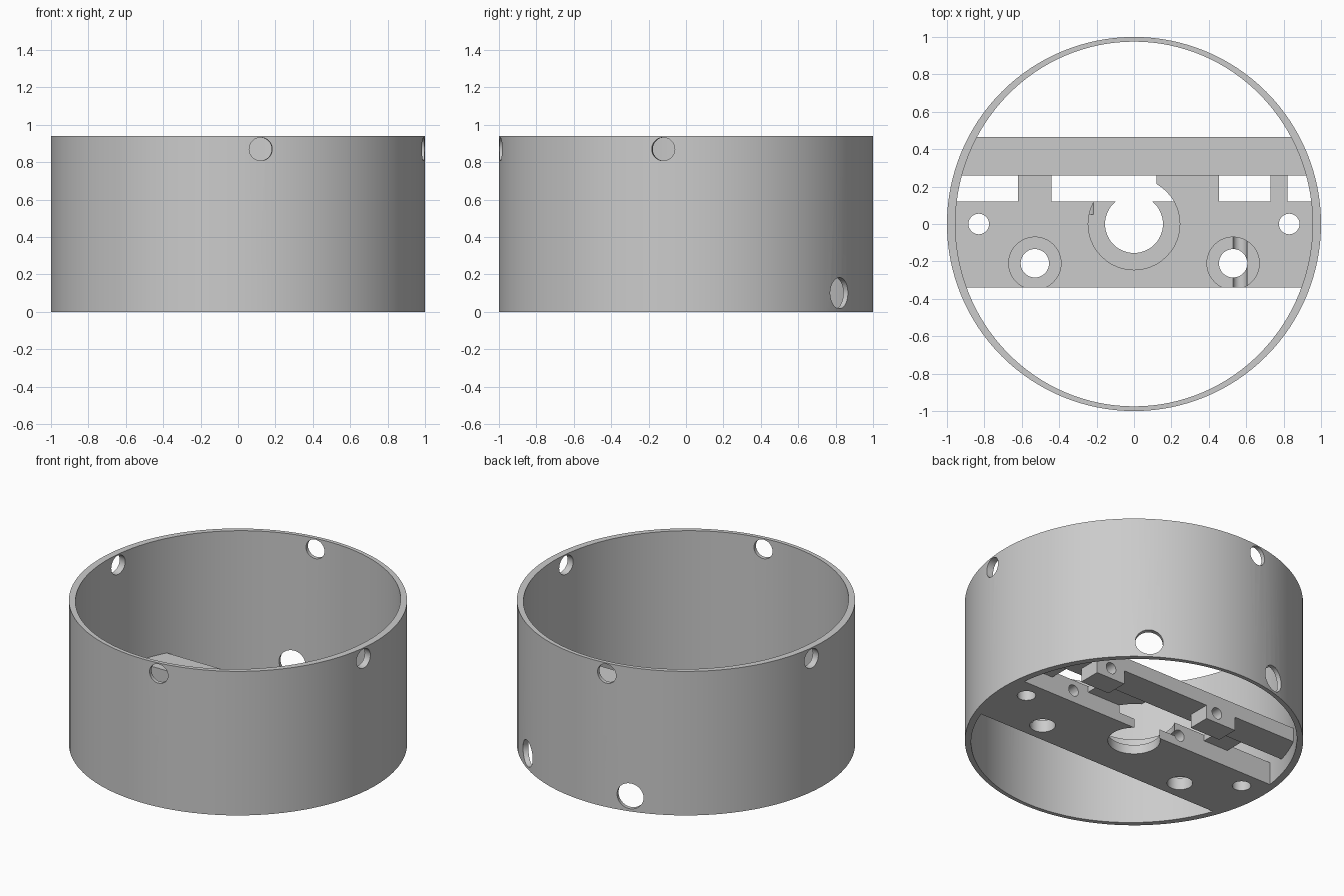
import bpy, math
from mathutils import Matrix, Vector

if "Cube" in bpy.data.objects:
    bpy.data.objects.remove(bpy.data.objects["Cube"])

grey = bpy.data.materials.new("light_grey")
grey.use_nodes = True
GREY = (0.6, 0.6, 0.6, 1)
grey.diffuse_color = GREY
grey.node_tree.nodes["Principled BSDF"].inputs["Base Color"].default_value = GREY

HEIGHT = 0.94
WALL_X, WALL_Y = 0.955, 0.975


def bake(obj):
    bpy.ops.object.select_all(action='DESELECT')
    obj.select_set(True)
    bpy.context.view_layer.objects.active = obj
    bpy.ops.object.transform_apply(location=True, rotation=True, scale=True)
    return obj


def box(name, x0, x1, y0, y1, z0, z1):
    bpy.ops.mesh.primitive_cube_add(size=1, location=((x0 + x1) / 2, (y0 + y1) / 2, (z0 + z1) / 2))
    obj = bpy.context.object
    obj.name = name
    obj.scale = (x1 - x0, y1 - y0, z1 - z0)
    obj.data.materials.append(grey)
    return bake(obj)


def rod(name, start, end, radius, sides=48, stretch=1):
    start, end = Vector(start), Vector(end)
    bpy.ops.mesh.primitive_cylinder_add(vertices=sides, radius=radius, depth=(end - start).length)
    obj = bpy.context.object
    obj.name = name
    turn = (end - start).to_track_quat('Z', 'Y').to_matrix().to_4x4()
    obj.data.transform(Matrix.Translation((start + end) / 2) @ turn)
    obj.scale.y = stretch
    obj.data.materials.append(grey)
    return bake(obj)


def combine(obj, tool, operation):
    mod = obj.modifiers.new(operation.title(), 'BOOLEAN')
    mod.operation = operation
    mod.solver = 'EXACT'
    mod.object = tool
    bpy.ops.object.select_all(action='DESELECT')
    bpy.context.view_layer.objects.active = obj
    obj.select_set(True)
    bpy.ops.object.modifier_apply(modifier=mod.name)
    bpy.data.objects.remove(tool)


def cut(obj, tool):
    combine(obj, tool, 'DIFFERENCE')


def finish(obj):
    bpy.ops.object.select_all(action='DESELECT')
    bpy.context.view_layer.objects.active = obj
    obj.select_set(True)
    bpy.ops.object.shade_smooth_by_angle(angle=math.radians(30))


# Outer ring wall
ring = rod("ring_wall", (0, 0, 0), (0, 0, HEIGHT), 1, 128)
cut(ring, rod("bore", (0, 0, -0.1), (0, 0, HEIGHT + 0.1), WALL_X, 128, WALL_Y / WALL_X))


def radial_hole(degrees, z, radius):
    a = math.radians(degrees)
    d = Vector((math.cos(a), math.sin(a), 0))
    up = Vector((0, 0, z))
    cut(ring, rod("radial_cutter", d * 0.8 + up, d * 1.2 + up, radius))


# Four fixing holes near the rim, two cable holes near the base
for angle in (-7, 173, -83, 97):
    radial_hole(angle, 0.87, 0.062)
for angle in (55.2, 105.7):
    radial_hole(angle, 0.1, 0.083)
finish(ring)

# Main plate with links reaching back to the crossbar
FRONT, BACK, BAR_FRONT, BAR_BACK = -0.34, 0.12, 0.26, 0.465
PLATE_TOP, BAR_BOTTOM, BAR_TOP = 0.15, 0.1, 0.192
bracket = box("mounting_bracket", -1, 1, FRONT, BACK, 0, PLATE_TOP)
for x0, x1 in ((-0.62, -0.44), (0.12, 0.455), (0.73, 0.82)):
    combine(bracket, box("link", x0, x1, 0.05, 0.3, 0.11, PLATE_TOP), 'UNION')

# Crossbar and its two hanging blocks
combine(bracket, box("crossbar", -1, 1, BAR_FRONT, BAR_BACK, BAR_BOTTOM, BAR_TOP), 'UNION')
for x0, x1 in ((-0.39, -0.17), (0.465, 0.675)):
    combine(bracket, box("block", x0, x1, 0.32, BAR_BACK, 0.01, 0.15), 'UNION')

# Trim the bracket ends so they sit just inside the wall
combine(bracket, rod("trim", (0, 0, -0.5), (0, 0, 0.5), 0.965, 128, WALL_Y / WALL_X), 'INTERSECT')


# Vertical holes, some with a counterbore from above
def drill(x, y, radius, bore=0, floor=0):
    cut(bracket, rod("drill", (x, y, -0.1), (x, y, 0.5), radius))
    if bore:
        cut(bracket, rod("counterbore", (x, y, floor), (x, y, 0.5), bore))


drill(0, 0, 0.155, 0.245, 0.06)
for side in (-1, 1):
    drill(side * 0.53, -0.21, 0.076, 0.14, 0.08)
    drill(side * 0.83, 0, 0.055)

# Rod channels running front to back
cut(bracket, rod("channel", (0.567, -0.5, 0.08), (0.567, 0.6, 0.08), 0.037, 32))
cut(bracket, rod("channel", (-0.25, 0.05, 0.075), (-0.25, 0.6, 0.075), 0.037, 32))
finish(bracket)
